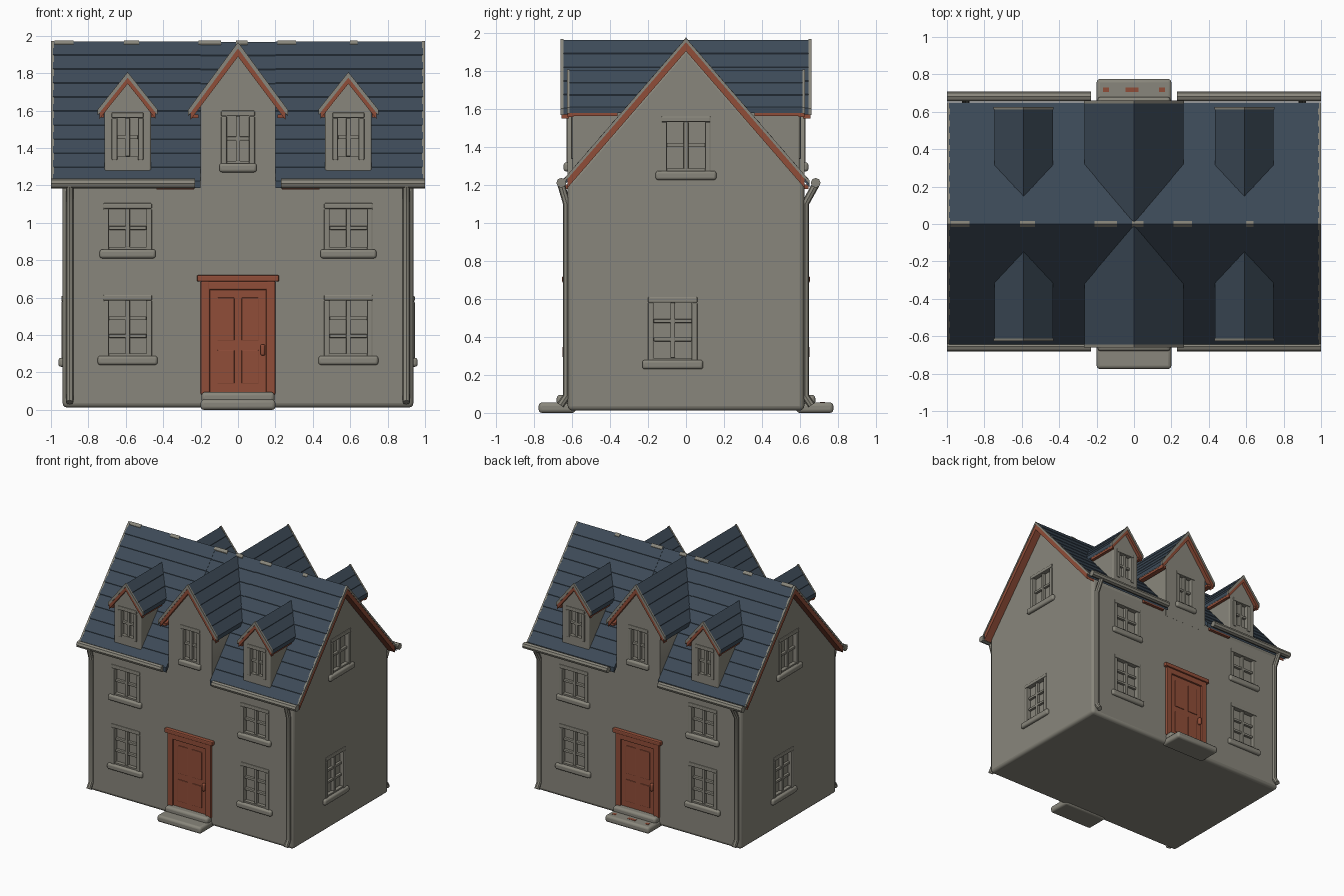
import bpy, bmesh, math
from mathutils import Matrix

if "Cube" in bpy.data.objects:
    bpy.data.objects.remove(bpy.data.objects["Cube"])


def material(name, rgb):
    m = bpy.data.materials.new(name)
    m.use_nodes = True
    m.diffuse_color = (*rgb, 1)
    m.node_tree.nodes["Principled BSDF"].inputs["Base Color"].default_value = (*rgb, 1)
    return m


STONE = material("warm grey stone", (0.25, 0.24, 0.20))
SLATE = material("blue slate", (0.047, 0.07, 0.098))
RUST = material("rust paint", (0.28, 0.075, 0.04))


def turn(deg):
    return Matrix.Rotation(math.radians(deg), 4, "Z")


def prism(bm, rot, pts, a, b):
    """Extrude a (u, z) profile along local y from a to b."""
    rows = [[bm.verts.new(rot @ Matrix.Translation((u, y, z)).translation) for u, z in pts]
            for y in (a, b)]
    bm.faces.new(rows[0])
    bm.faces.new(rows[1][::-1])
    n = len(pts)
    for i in range(n):
        j = (i + 1) % n
        bm.faces.new((rows[0][j], rows[0][i], rows[1][i], rows[1][j]))


def box(bm, rot, u0, u1, y0, y1, z0, z1):
    prism(bm, rot, [(u0, z0), (u1, z0), (u1, z1), (u0, z1)], y0, y1)


def finish(bm, name, mat, bevel=0.0, segments=2):
    bmesh.ops.recalc_face_normals(bm, faces=bm.faces)
    me = bpy.data.meshes.new(name)
    bm.to_mesh(me)
    bm.free()
    ob = bpy.data.objects.new(name, me)
    bpy.context.collection.objects.link(ob)
    me.materials.append(mat)
    if bevel:
        mod = ob.modifiers.new("soft edges", "BEVEL")
        mod.width, mod.segments = bevel, segments
    return ob


def smooth(ob):
    bpy.ops.object.select_all(action="DESELECT")
    ob.select_set(True)
    bpy.context.view_layer.objects.active = ob
    bpy.ops.object.shade_smooth_by_angle(angle=math.radians(35))


def chevron(c, half, eave, ridge, thick):
    """Inverted V band used for bargeboards and trims."""
    return [(c - half, eave), (c, ridge), (c + half, eave),
            (c + half, eave - thick), (c, ridge - thick), (c - half, eave - thick)]


def slate_profile(c, half, eave, ridge, thick, courses, lift=0.004):
    """Roof section whose upper side steps down in slate courses."""
    side = [(0, ridge)]
    for i in range(courses):
        t = (i + 1) / courses
        z = ridge + (eave - ridge) * t
        side.append((half * t, z + lift))
        side.append((half * t, z if i < courses - 1 else eave - thick))
    right = [(c + u, z) for u, z in side]
    left = [(c - u, z) for u, z in side[:0:-1]]
    return right + [(c, ridge - thick)] + left


BOTH = (0, 180)
DORMERS = (-0.59, 0.59)
SIDEWAYS = turn(90)
WALL, END, DORMER = 0.622, 0.938, 0.598

# Windows: angle, centre, wall distance, bottom, top, half width, rows, sill overhang
windows = []
for a in BOTH:
    for c in DORMERS:
        windows += [(a, c, WALL, 0.30, 0.585, 0.1, 3, 0.06), (a, c, WALL, 0.87, 1.075, 0.1, 2, 0.05),
                    (a, c, DORMER, 1.355, 1.56, 0.055, 2, 0)]
    windows += [(a, 0, WALL, 1.33, 1.57, 0.06, 2, 0.04),
                (a + 90, 0, END, 1.285, 1.53, 0.1, 2, 0.06),
                (a + 90, -0.07, END, 0.29, 0.58, 0.1, 3, 0.06)]

cut, trim, bars, sills = (bmesh.new() for _ in range(4))
for a, c, d, z0, z1, w, rows, over in windows:
    r = turn(a)
    f = 0.03
    box(cut, r, c - w, c + w, -d - 0.05, -d + 0.03, z0, z1)
    # Raised surround and sill
    for s in (-1, 1):
        m = c + s * (w + f / 2)
        box(trim, r, m - f / 2, m + f / 2, -d - 0.007, -d + 0.02, z0 - 0.02, z1)
    box(trim, r, c - w - f, c + w + f, -d - 0.007, -d + 0.02, z1, z1 + f)
    if over:
        box(sills, r, c - w - over, c + w + over, -d - 0.022, -d + 0.02, z0 - 0.06, z0 - 0.012)
    # Glazing bars
    box(bars, r, c - 0.012, c + 0.012, -d + 0.006, -d + 0.04, z0, z1)
    for i in range(1, rows):
        z = z0 + (z1 - z0) * i / rows
        box(bars, r, c - w, c + w, -d + 0.01, -d + 0.04, z - 0.01, z + 0.01)
cutter = finish(cut, "window_cutter", STONE)
cutter.hide_render = True
cutter.hide_viewport = True
finish(trim, "window_surrounds", STONE, 0.006)
finish(bars, "glazing_bars", STONE, 0.004)
smooth(finish(sills, "window_sills", STONE, 0.014, 3))


def walls(bm, name, bevel=0.0):
    ob = finish(bm, name, STONE, bevel, 3)
    smooth(ob)
    mod = ob.modifiers.new("window openings", "BOOLEAN")
    mod.object, mod.operation, mod.solver = cutter, "DIFFERENCE", "EXACT"


# House walls
bm = bmesh.new()
prism(bm, SIDEWAYS, [(-WALL, 0.012), (WALL, 0.012), (WALL, 1.21), (0, 1.93), (-WALL, 1.21)], -END, END)
walls(bm, "house_walls", 0.025)

# Central cross gable walls, running front to back
bm = bmesh.new()
prism(bm, turn(0), [(-0.2, 1.15), (0.2, 1.15), (0.2, 1.63), (0, 1.92), (-0.2, 1.63)],
      -WALL - 0.0005, WALL + 0.0005)
walls(bm, "cross_gable_walls")

# Dormer walls
for a in BOTH:
    for c in DORMERS:
        bm = bmesh.new()
        prism(bm, turn(a), [(c - 0.125, 1.22), (c + 0.125, 1.22), (c + 0.125, 1.59),
                            (c, 1.76), (c - 0.125, 1.59)], -DORMER, -0.1)
        walls(bm, "dormer_walls", 0.008)

# Slate roofs; the main one stops higher up where the cross gable meets it
bm = bmesh.new()
for a, b in ((-0.99, -0.2), (0.2, 0.99)):
    prism(bm, SIDEWAYS, slate_profile(0, 0.65, 1.22, 1.97, 0.035, 10), a, b)
prism(bm, SIDEWAYS, slate_profile(0, 0.325, 1.592, 1.967, 0.035, 5), -0.2, 0.2)
finish(bm, "main_roof", SLATE)

bm = bmesh.new()
prism(bm, turn(0), slate_profile(0, 0.265, 1.6, 1.96, 0.03, 5), -0.65, 0.655)
finish(bm, "cross_gable_roof", SLATE)

bm = bmesh.new()
for a in BOTH:
    for c in DORMERS:
        prism(bm, turn(a), slate_profile(c, 0.157, 1.605, 1.8, 0.028, 3), -0.618, -0.1)
finish(bm, "dormer_roofs", SLATE)

# Worn patches on the ridge
bm = bmesh.new()
for x, w in ((-0.93, 0.05), (-0.57, 0.04), (-0.15, 0.06), (0.02, 0.03), (0.26, 0.05), (0.62, 0.02)):
    prism(bm, SIDEWAYS, chevron(0, 0.016, 1.956, 1.975, 0.02), -x - w, -x + w)
finish(bm, "ridge_wear", STONE)

# Bargeboards, each topped by a thin stone trim covering the slate ends
boards, edging = bmesh.new(), bmesh.new()
for a in BOTH:
    r = turn(a)
    prism(boards, r, chevron(0, 0.255, 1.6, 1.94, 0.052), -0.655, -0.615)
    prism(edging, r, chevron(0, 0.268, 1.602, 1.966, 0.034), -0.659, -0.645)
    prism(boards, turn(a + 90), chevron(0, 0.622, 1.235, 1.952, 0.05), -0.997, -0.93)
    prism(edging, turn(a + 90), chevron(0, 0.65, 1.222, 1.972, 0.022), -1.0, -0.985)
    for c in DORMERS:
        prism(boards, r, chevron(c, 0.15, 1.597, 1.785, 0.042), -0.622, -0.592)
        prism(edging, r, chevron(c, 0.16, 1.606, 1.806, 0.03), -0.626, -0.612)
        # Fascia under the dormer eaves
        for s in (-1, 1):
            box(boards, r, c + s * 0.138 - 0.012, c + s * 0.138 + 0.012, -0.61, -0.36, 1.562, 1.582)
    for s in (-1, 1):
        box(boards, r, s * 0.23 - 0.02, s * 0.23 + 0.02, -0.64, -0.36, 1.56, 1.58)
        # Fascia behind the gutter
        box(boards, r, s * 0.335 - 0.1, s * 0.335 + 0.1, -0.645, -0.61, 1.178, 1.2)
finish(boards, "bargeboards", RUST)
finish(edging, "bargeboard_trims", STONE)

# Doors: frame, lintel, leaf and raised panels
for a in BOTH:
    r = turn(a)
    bm = bmesh.new()
    for s in (-1, 1):
        box(bm, r, s * 0.175 - 0.025, s * 0.175 + 0.025, -0.642, -0.58, 0.08, 0.69)
    box(bm, r, -0.2, 0.2, -0.641, -0.58, 0.64, 0.69)
    box(bm, r, -0.22, 0.22, -0.652, -0.58, 0.685, 0.72)
    finish(bm, "door_frame", RUST, 0.008)
    bm = bmesh.new()
    box(bm, r, -0.155, 0.155, -0.627, -0.58, 0.08, 0.65)
    for s in (-1, 1):
        for z0, z1 in ((0.14, 0.32), (0.37, 0.6)):
            box(bm, r, s * 0.065 - 0.045, s * 0.065 + 0.045, -0.632, -0.61, z0, z1)
    finish(bm, "door", RUST, 0.004)
    bm = bmesh.new()
    box(bm, r, 0.12, 0.145, -0.65, -0.61, 0.29, 0.35)
    smooth(finish(bm, "door_handle", RUST, 0.01, 3))
    # Doorstep in two tiers
    bm = bmesh.new()
    box(bm, r, -0.2, 0.2, -0.775, -0.58, 0, 0.055)
    box(bm, r, -0.195, 0.195, -0.68, -0.58, 0.04, 0.095)
    smooth(finish(bm, "doorstep", STONE, 0.018, 3))

# Paint flecks on the rear step
bm = bmesh.new()
for x, w in ((-0.15, 0.015), (-0.01, 0.035), (0.15, 0.015)):
    box(bm, turn(0), x - w, x + w, 0.705, 0.73, 0.05, 0.057)
finish(bm, "step_paint_flecks", RUST)


def tube(name, pts, radius):
    cu = bpy.data.curves.new(name, "CURVE")
    cu.dimensions, cu.bevel_depth, cu.bevel_resolution, cu.use_fill_caps = "3D", radius, 2, True
    sp = cu.splines.new("POLY")
    sp.points.add(len(pts) - 1)
    for p, co in zip(sp.points, pts):
        p.co = (*co, 1)
    ob = bpy.data.objects.new(name, cu)
    bpy.context.collection.objects.link(ob)
    ob.data.materials.append(STONE)
    bpy.ops.object.select_all(action="DESELECT")
    ob.select_set(True)
    bpy.context.view_layer.objects.active = ob
    bpy.ops.object.convert(target="MESH")
    smooth(bpy.context.object)


# Gutters and downpipes
for sx in (-1, 1):
    for sy, y in ((-1, -0.656), (1, 0.682)):
        tube("gutter", [(sx * 0.23, y, 1.21), (sx, y, 1.21)], 0.026)
        x = sx * 0.9
        tube("downpipe", [(x, y, 1.2), (x, sy * 0.627, 1.1),
                          (x, sy * 0.627, 0.09), (x, sy * 0.66, 0.04)], 0.02)
